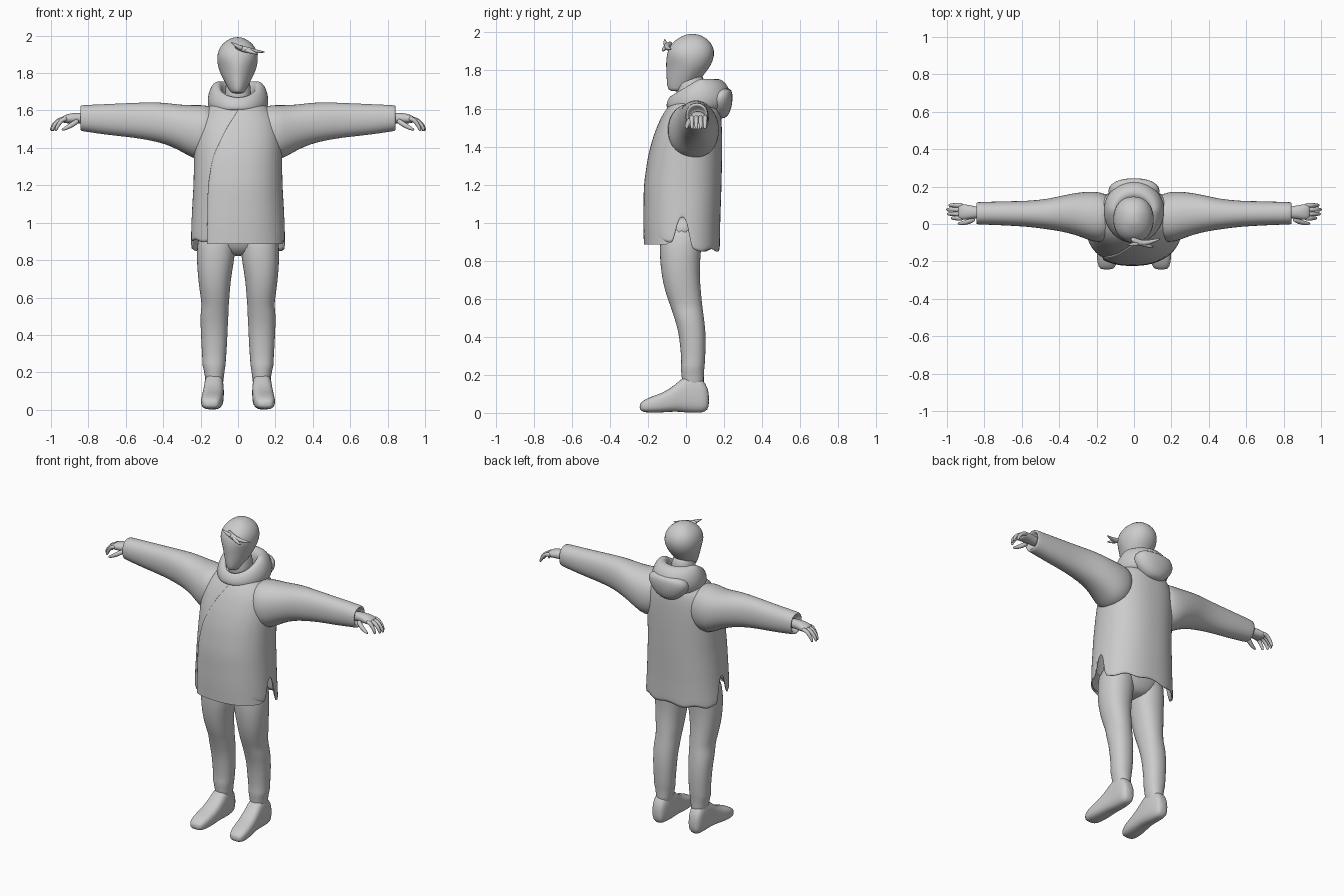
import bpy, bmesh, math
from mathutils import Vector

cube = bpy.data.objects.get("Cube")
if cube:
    bpy.data.objects.remove(cube)

grey = bpy.data.materials.new("plain grey")
grey.use_nodes = True
grey.diffuse_color = (.6, .6, .6, 1)
grey.node_tree.nodes["Principled BSDF"].inputs["Base Color"].default_value = (.6, .6, .6, 1)


def skin(name, rings, closed=True, caps=True, loop=False, mirror=False, levels=1):
    """Bridge rings of points into one smooth surface."""
    bm = bmesh.new()
    rows = [[bm.verts.new(p) for p in ring] for ring in rings]
    n = len(rows[0])
    pairs = list(zip(rows, rows[1:])) + ([(rows[-1], rows[0])] if loop else [])
    for a, b in pairs:
        for i in range(n if closed else n - 1):
            j = (i + 1) % n
            bm.faces.new((a[i], a[j], b[j], b[i]))
    if caps:
        bm.faces.new(rows[0])
        bm.faces.new(rows[-1])
    bmesh.ops.recalc_face_normals(bm, faces=bm.faces)
    mesh = bpy.data.meshes.new(name)
    bm.to_mesh(mesh)
    bm.free()
    mesh.materials.append(grey)
    mesh.polygons.foreach_set("use_smooth", [True] * len(mesh.polygons))
    obj = bpy.data.objects.new(name, mesh)
    bpy.context.collection.objects.link(obj)
    if mirror:
        obj.modifiers.new("mirror", 'MIRROR').use_mirror_merge = False
    sub = obj.modifiers.new("smooth", 'SUBSURF')
    sub.levels = sub.render_levels = levels
    return obj


def power(v, n):
    return math.copysign(abs(v) ** (2 / n), v)


def loft(name, axis, rows, n=2.2, sides=20, **options):
    """Each row is a position on the axis and the section's two ranges."""
    rings = []
    for t, u0, u1, v0, v1 in rows:
        ring = []
        for i in range(sides):
            a = math.tau * i / sides
            u = (u0 + u1) / 2 + (u1 - u0) / 2 * power(math.cos(a), n)
            v = (v0 + v1) / 2 + (v1 - v0) / 2 * power(math.sin(a), n)
            ring.append({'x': (t, u, v), 'y': (u, t, v), 'z': (u, v, t)}[axis])
        rings.append(ring)
    return skin(name, rings, **options)


def tube(name, points, radii, sides=8, **options):
    """Round tapered tube through points."""
    pts = [Vector(p) for p in points]
    rings = []
    for i, p in enumerate(pts):
        d = pts[min(i + 1, len(pts) - 1)] - pts[max(i - 1, 0)]
        q = d.to_track_quat('Z', 'Y')
        rings.append([p + q @ Vector((math.cos(math.tau * k / sides),
                                      math.sin(math.tau * k / sides), 0)) * radii[i]
                      for k in range(sides)])
    return skin(name, rings, **options)


def lerp_table(table, t):
    if t <= table[0][0]:
        return table[0][1:]
    for a, b in zip(table, table[1:]):
        if t <= b[0]:
            f = (t - a[0]) / (b[0] - a[0])
            return [p + (q - p) * f for p, q in zip(a[1:], b[1:])]
    return table[-1][1:]


# Coat body: height, half width, front, back
COAT = [(.84, .26, -.215, .178), (1, .25, -.22, .18), (1.2, .238, -.217, .187),
        (1.35, .235, -.195, .19), (1.45, .235, -.168, .19), (1.55, .22, -.128, .187),
        (1.61, .18, -.09, .178), (1.65, .12, -.06, .16), (1.67, .08, -.03, .13)]
TOP = COAT[-1][0]


def coat_point(a, z, grow=1.0):
    w, front, back = lerp_table(COAT, z)
    mid = (front + back) / 2
    return (w * grow * power(math.cos(a), 2.3),
            mid + (back - front) / 2 * grow * power(math.sin(a), 2.3), z)


def hem(i, sides):
    """Hem height with a notch at each side and a longer back."""
    off = min(i % (sides // 2), -i % (sides // 2))
    if off < 2:
        return 1.03 if off == 0 else 1.0
    ripple = .008 * math.sin(i * .9)
    return (.845 if i < sides / 2 else .893) + ripple


SIDES, STEPS = 64, 16
rings = []
for s in range(STEPS + 1):
    ring = []
    for i in range(SIDES):
        low = hem(i, SIDES)
        ring.append(coat_point(math.tau * i / SIDES, low + (TOP - low) * s / STEPS))
    rings.append(ring)
# Turn the hem inward so the cloth has thickness
inner = [(x * .94, y * .94, z + .012) for x, y, z in rings[0]]
lining = [(x * .92, y * .92, z + .12) for x, y, z in rings[0]]
coat = skin("coat_body", [lining, inner] + rings, caps=False)

# Overlapping front panel, its edge running diagonally up to the neck
SEAM = [(.885, -.165), (1.2, -.16), (1.35, -.135), (1.5, -.065), (1.6, .0), (1.66, .03)]
rings = []
for s in range(STEPS + 1):
    z = .885 + (1.65 - .885) * s / STEPS
    w = lerp_table(COAT, z)[0]
    x = lerp_table(SEAM, z)[0] / w
    start = -math.acos(power(x, 4 / 2.3))
    row = [coat_point(start, z, .98)]
    for k in range(15):
        f = k / 14
        row.append(coat_point(start + (-.3 - start) * f, z, 1.045 - .055 * f))
    rings.append(row)
skin("coat_front_panel", rings, closed=False, caps=False)

# Sleeves, closed by a recessed cuff
loft("sleeve", 'x', [
    (.1, -.08, .15, 1.38, 1.62), (.19, -.105, .175, 1.33, 1.632),
    (.25, -.085, .175, 1.345, 1.63), (.31, -.06, .168, 1.385, 1.632),
    (.39, -.04, .152, 1.42, 1.643), (.46, -.03, .135, 1.437, 1.645),
    (.56, -.015, .124, 1.455, 1.642), (.7, -.008, .122, 1.468, 1.635),
    (.82, -.003, .118, 1.487, 1.63), (.845, -.003, .117, 1.49, 1.628),
    (.842, .01, .105, 1.505, 1.612), (.8, .02, .1, 1.52, 1.6)], mirror=True)

# Hands
loft("palm", 'x', [
    (.79, .03, .09, 1.525, 1.588), (.85, .03, .095, 1.53, 1.588),
    (.89, .022, .105, 1.53, 1.588), (.93, .02, .11, 1.53, 1.575),
    (.942, .03, .105, 1.54, 1.565)], sides=12, mirror=True)
for i, reach in enumerate((-.025, -.005, .0, -.012)):
    y = .031 + .023 * i
    tube("finger", [(.91, y, 1.556), (.95 + reach / 2, y, 1.555),
                    (.982 + reach, y, 1.53), (.996 + reach, y, 1.505),
                    (1 + reach, y, 1.49)], (.014, .014, .012, .01, .006), mirror=True)
tube("thumb", [(.85, .03, 1.55), (.885, .012, 1.525), (.915, .004, 1.508),
               (.945, .002, 1.494)], (.016, .016, .012, .006), mirror=True)

# Trousers
loft("hips", 'z', [
    (.82, -.04, .04, -.07, .04), (.86, -.16, .16, -.12, .08),
    (.95, -.21, .21, -.14, .1), (1.05, -.2, .2, -.13, .1)])
loft("leg", 'z', [
    (1, .015, .21, -.135, .09), (.85, .012, .222, -.14, .08),
    (.77, .025, .22, -.135, .073), (.68, .04, .212, -.122, .075),
    (.6, .045, .2, -.098, .083), (.55, .05, .194, -.078, .088),
    (.51, .05, .203, -.066, .094), (.43, .055, .2, -.04, .104),
    (.34, .058, .196, -.03, .104), (.26, .065, .19, -.024, .1),
    (.24, .065, .193, -.03, .098), (.19, .075, .176, -.022, .092),
    (.1, .08, .175, -.02, .1)], mirror=True)

# Boots
loft("boot", 'y', [
    (.122, .105, .155, .035, .1), (.105, .09, .175, .002, .16),
    (.06, .08, .18, 0, .2), (0, .075, .182, 0, .205),
    (-.05, .075, .187, .008, .152), (-.12, .078, .196, .002, .105),
    (-.19, .085, .2, 0, .085), (-.23, .1, .19, .005, .062),
    (-.244, .115, .175, .018, .045)], n=2.8, mirror=True)

# Neck and head
loft("neck", 'z', [(1.6, -.08, .08, -.05, .12), (1.68, -.07, .07, -.05, .1),
                   (1.8, -.065, .065, -.05, .1)])
head = loft("head", 'z', [
    (1.69, -.03, .03, -.085, -.03), (1.705, -.045, .04, -.1, .02),
    (1.745, -.068, .062, -.106, .07), (1.79, -.092, .085, -.108, .105),
    (1.83, -.108, .102, -.112, .135), (1.88, -.115, .11, -.104, .152),
    (1.925, -.106, .1, -.09, .146), (1.96, -.082, .077, -.06, .122),
    (1.984, -.045, .04, -.015, .082), (1.992, -.02, .015, .01, .055)])
# Pinch the lower face into a central ridge
for v in head.data.vertices:
    if v.co.y < 0 and v.co.z < 1.86:
        v.co.y += abs(v.co.x) * .35

# Forelock
tube("forelock_long", [(-.02, -.075, 1.945), (.03, -.105, 1.928), (.08, -.1, 1.916),
                       (.15, -.075, 1.912)], (.014, .02, .014, .003))
tube("forelock_short", [(.03, -.1, 1.93), (.0, -.11, 1.94), (-.04, -.112, 1.967)],
     (.016, .013, .002))
tube("forelock_tip", [(.03, -.1, 1.928), (.075, -.118, 1.912), (.11, -.122, 1.9)],
     (.016, .012, .002))

# Lowered hood: a band thick and high at the back, thin and low at the throat
rings = []
for s in range(32):
    a = math.tau * s / 32
    back = (1 + math.cos(a)) / 2
    lift = min(1, back * 1.7)
    thick, tall = .018 + .04 * back, .035 + .05 * lift
    cx, cy = math.sin(a) * (.118 + .01 * back), .048 + .13 * math.cos(a)
    cz = 1.636 + .038 * lift
    ring = []
    for k in range(12):
        b = math.tau * k / 12
        r = thick * math.cos(b) - .012 * math.sin(b)
        ring.append((cx + r * math.sin(a), cy + r * math.cos(a), cz + tall * math.sin(b)))
    rings.append(ring)
skin("hood", rings, caps=False, loop=True)
# Hanging tail of the hood on the upper back
loft("hood_tail", 'z', [(1.545, -.04, .04, .15, .205), (1.575, -.09, .09, .12, .232),
                        (1.63, -.14, .14, .09, .246), (1.68, -.14, .14, .12, .246),
                        (1.71, -.1, .1, .16, .235)])
